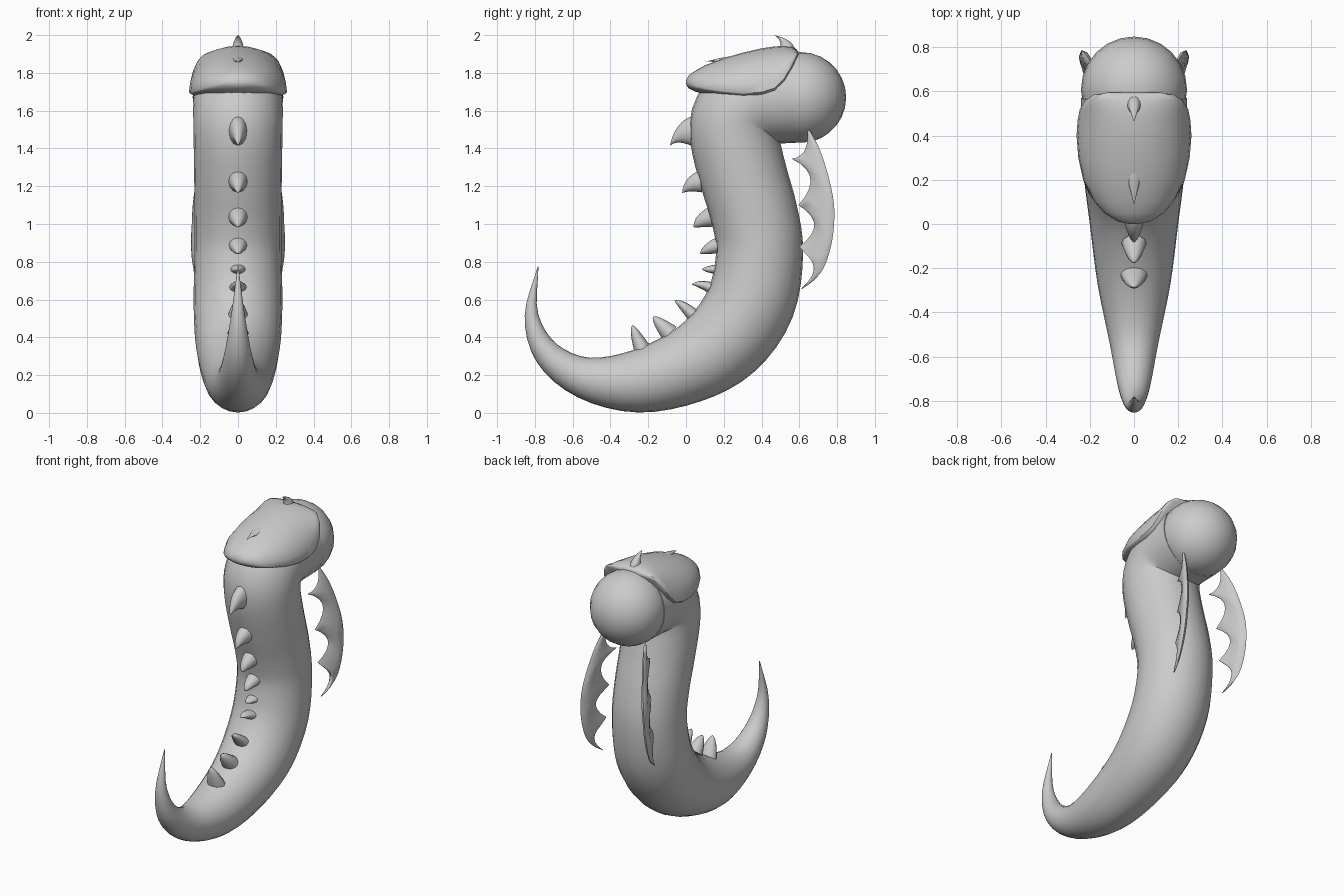
import bpy, bmesh, math
from mathutils import Vector

if "Cube" in bpy.data.objects:
    bpy.data.objects.remove(bpy.data.objects["Cube"])

TAU = 2 * math.pi


def loft(name, rings, angle=50):
    """Skin a list of equal-length point rings into a capped, smooth mesh."""
    bm = bmesh.new()
    rows = [[bm.verts.new(p) for p in ring] for ring in rings]
    n = len(rows[0])
    for a, b in zip(rows, rows[1:]):
        for i in range(n):
            bm.faces.new((a[i], a[(i + 1) % n], b[(i + 1) % n], b[i]))
    bm.faces.new(rows[0])
    bm.faces.new(rows[-1])
    bmesh.ops.recalc_face_normals(bm, faces=bm.faces)
    mesh = bpy.data.meshes.new(name)
    bm.to_mesh(mesh)
    bm.free()
    obj = bpy.data.objects.new(name, mesh)
    bpy.context.collection.objects.link(obj)
    smooth(obj, angle)
    return obj


def smooth(obj, angle):
    bpy.ops.object.select_all(action='DESELECT')
    obj.select_set(True)
    bpy.context.view_layer.objects.active = obj
    bpy.ops.object.shade_smooth_by_angle(angle=math.radians(angle))


def spline(points, steps):
    """Catmull-Rom samples through the points."""
    pts = [Vector(p) for p in points]
    pts = [2 * pts[0] - pts[1]] + pts + [2 * pts[-1] - pts[-2]]
    out = []
    for a, b, c, d in zip(pts, pts[1:], pts[2:], pts[3:]):
        for k in range(steps):
            t = k / steps
            out.append(0.5 * (2 * b + (c - a) * t + (2 * a - 5 * b + 4 * c - d) * t * t
                              + (3 * b - a - 3 * c + d) * t ** 3))
    return out + [pts[-2]]


# Body: round tube along a curved spine, each point is (y, z, radius)
spine = spline([(-.783, .775, .002), (-.818, .52, .036), (-.735, .315, .072),
                (-.54, .187, .11), (-.27, .166, .165), (0, .245, .2),
                (.205, .38, .226), (.345, .59, .235), (.39, .85, .23),
                (.362, 1.05, .23), (.305, 1.25, .232), (.258, 1.45, .235),
                (.27, 1.57, .237), (.37, 1.65, .237), (.57, 1.67, .24)], 4)
rings = []
for i, p in enumerate(spine):
    d = spine[min(i + 1, len(spine) - 1)] - spine[max(i - 1, 0)]
    ny, nz = Vector((-d.y, d.x)).normalized()
    rings.append([(p.z * math.cos(a), p.x + ny * p.z * math.sin(a), p.y + nz * p.z * math.sin(a))
                  for a in [TAU * k / 24 for k in range(24)]])
loft("body", rings)

# Head ball
bpy.ops.mesh.primitive_uv_sphere_add(segments=24, ring_count=14, radius=.24, location=(0, .608, 1.67))
head = bpy.context.object
head.name = "head"
smooth(head, 60)

# Hood: domed shell, each section is (y, half width, rim z, top z)
sections = [(0, .02, 1.74, 1.76), (.012, .075, 1.72, 1.785), (.05, .135, 1.70, 1.812),
            (.1, .178, 1.688, 1.84), (.2, .23, 1.673, 1.878), (.3, .252, 1.663, 1.907),
            (.4, .26, 1.668, 1.93), (.47, .255, 1.69, 1.94), (.52, .245, 1.74, 1.943),
            (.56, .22, 1.81, 1.937), (.585, .18, 1.87, 1.925), (.595, .12, 1.895, 1.912)]
rings = []
for y, w, b, t in sections:
    c = b + min(.03, (t - b) * .4)
    rings.append([(w * math.cos(a), y, c + math.sin(a) * (t - c if math.sin(a) > 0 else c - b))
                  for a in [TAU * k / 28 for k in range(28)]])
loft("hood", rings)


# Spines: hooked cones from two base points to a tip, all in the y-z plane
def spike(name, p, q, tip, wide):
    p, q, tip = Vector(p), Vector(q), Vector(tip)
    mid, half = (p + q) / 2, (p - q) / 2
    n = Vector((-half.y, half.x)).normalized()
    if n.dot(tip - mid) < 0:
        n = -n
    h = n.dot(tip - mid)
    p0, p1 = mid - n * .02, mid + n * h * .75
    rings = []
    for k in range(9):
        s = k / 8
        c = p0 * (1 - s) ** 2 + p1 * 2 * s * (1 - s) + tip * s * s
        r = max((1 - s) ** .8, .01)
        rings.append([(wide * r * math.cos(a), c.x + half.x * r * math.sin(a), c.y + half.y * r * math.sin(a))
                      for a in [TAU * j / 12 for j in range(12)]])
    loft(name, rings)


spikes = [((.02, 1.575), (.01, 1.415), (-.085, 1.415), .05),
          ((.05, 1.28), (.065, 1.165), (-.02, 1.165), .05),
          ((.095, 1.08), (.125, .98), (.04, .985), .05),
          ((.135, .92), (.16, .84), (.075, .845), .048),
          ((.165, .79), (.165, .73), (.085, .76), .048),
          ((.14, .695), (.115, .635), (.03, .68), .05),
          ((.045, .56), (-.005, .51), (-.06, .595), .052),
          ((-.065, .47), (-.135, .40), (-.175, .51), .056),
          ((-.19, .36), (-.275, .32), (-.285, .465), .065),
          ((.28, 1.9), (.14, 1.855), (.09, 1.855), .037),
          ((.585, 1.93), (.495, 1.935), (.465, 2.0), .036)]
for i, args in enumerate(spikes):
    spike(f"spine_{i + 1}", *args)

# Side fins: smooth outer edge, scalloped inner edge between the points
outer = spline([(.645, 1.515), (.71, 1.39), (.76, 1.23), (.785, 1.08),
                (.775, .92), (.735, .78), (.68, .705), (.612, .655)], 4)
scallops = [((.64, 1.51), (.66, 1.36), (.56, 1.345)), ((.56, 1.345), (.74, 1.26), (.595, 1.10)),
            ((.595, 1.10), (.76, 1.0), (.60, .88)), ((.60, .88), (.76, .79), (.608, .655))]
inner = []
for a, c, b in scallops:
    for k in range(7):
        t = k / 7
        inner.append(Vector(a) * (1 - t) ** 2 + Vector(c) * 2 * t * (1 - t) + Vector(b) * t * t)
inner.append(Vector(scallops[-1][2]))

for side, label in ((1, "right_fin"), (-1, "left_fin")):
    rings = []
    for i, (o, e) in enumerate(zip(outer, inner)):
        thick = .024 * math.sin(math.pi * (i + .3) / (len(outer) - .4)) ** .5
        ring = []
        for k in range(10):
            a = TAU * k / 10
            c = o.lerp(e, .5 - .5 * math.cos(a))
            off = thick * math.sin(a) * (.65 + .35 * math.cos(a))
            x = .13 + .4 * (c.x - .6) + .07 * (1.5 - c.y) + off
            ring.append((side * x, c.x - off * .4, c.y))
        rings.append(ring)
    loft(label, rings, 60)
